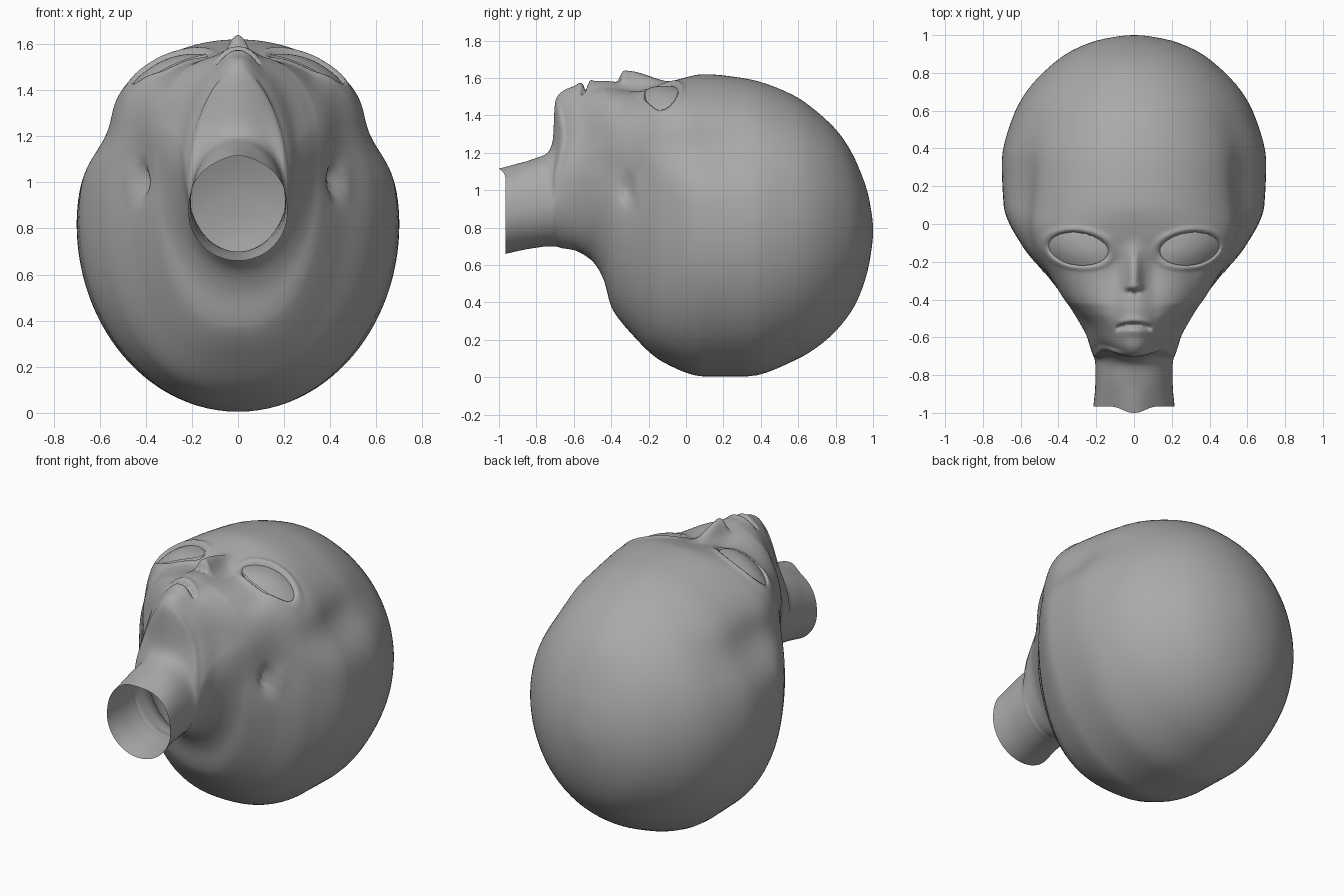
import bpy, bmesh, math

if "Cube" in bpy.data.objects:
    bpy.data.objects.remove(bpy.data.objects["Cube"])

# Cross-sections from neck to crown: y, half width, top z, bottom z, widest z, upper roundness
SECTIONS = [
    (-0.965, .215, 1.10, .66, .87, 2.3),
    (-0.85, .205, 1.155, .685, .90, 2.2),
    (-0.74, .205, 1.20, .70, .92, 2.0),
    (-0.712, .21, 1.27, .70, .94, 1.85),
    (-0.70, .215, 1.47, .70, .97, 1.8),
    (-0.66, .23, 1.53, .69, 1.05, 1.95),
    (-0.60, .25, 1.555, .68, 1.12, 2.1),
    (-0.50, .31, 1.582, .62, 1.18, 2.2),
    (-0.44, .35, 1.585, .52, 1.18, 2.3),
    (-0.40, .38, 1.582, .38, 1.15, 2.35),
    (-0.28, .465, 1.572, .22, 1.08, 2.5),
    (-0.12, .59, 1.577, .08, .95, 2.7),
    (0.10, .69, 1.62, .005, .85, 2.1),
    (0.33, .70, 1.595, .005, .82, 1.97),
    (0.57, .64, 1.51, .085, .80, 1.93),
    (0.70, .57, 1.42, .16, .80, 1.93),
    (0.83, .45, 1.29, .28, .79, 1.97),
    (0.92, .325, 1.13, .42, .78, 2.0),
    (0.98, .16, .95, .61, .78, 2.0),
    (1.0, .004, .79, .78, .785, 2.0),
]
LAST = len(SECTIONS) - 1


def slope(i, c):
    """Limited slope, so that the curve never overshoots; the crown closes round."""
    if i == 0:
        return SECTIONS[1][c] - SECTIONS[0][c]
    if i == LAST:
        return 0.0 if c == 0 else SECTIONS[i][c] - SECTIONS[i - 1][c]
    a = SECTIONS[i][c] - SECTIONS[i - 1][c]
    b = SECTIONS[i + 1][c] - SECTIONS[i][c]
    return 2 * a * b / (a + b) if a * b > 0 else 0.0


def section(t):
    """Smooth section at parameter t."""
    i = min(int(t), LAST - 1)
    u = t - i
    out = []
    for c in range(6):
        p, q = SECTIONS[i][c], SECTIONS[i + 1][c]
        m, n = slope(i, c), slope(i + 1, c)
        out.append((2*u**3 - 3*u**2 + 1) * p + (u**3 - 2*u**2 + u) * m
                   + (3*u**2 - 2*u**3) * q + (u**3 - u**2) * n)
    return out


def param(y):
    lo, hi = 0.0, float(LAST)
    for _ in range(36):
        mid = (lo + hi) / 2
        lo, hi = (mid, hi) if section(mid)[0] < y else (lo, mid)
    return lo


def bell(d, s):
    return math.exp(-(d / s) ** 2)


def smooth(lo, hi, v):
    v = max(0.0, min(1.0, (v - lo) / (hi - lo)))
    return v * v * (3 - 2 * v)


# Eye outline: ellipse in plan, outer corner higher
EYE_X, EYE_Y, EYE_A, EYE_B, TILT = .298, -.13, .162, .088, .12


def eye_radius(x, y):
    dx, dy = abs(x) - EYE_X, y - EYE_Y
    u = dx * math.cos(TILT) + dy * math.sin(TILT)
    v = dy * math.cos(TILT) - dx * math.sin(TILT)
    return math.hypot(u / EYE_A, v / EYE_B)


def relief(x, y):
    """Height of the facial features above the plain face."""
    # nose: ridge widening and rising to the tip, then a sharp drop
    ridge = smooth(-.06, -.31, y) * smooth(-.375, -.33, y)
    d = .066 * ridge * bell(x, .02 + .018 * ridge)
    d += .010 * bell(abs(x) - .03, .014) * bell(y + .335, .02)
    d -= .02 * bell(abs(x) - .018, .011) * bell(y + .357, .012)
    # cheeks fall away from the midline, with hollows beside the nose
    d -= .028 * smooth(.015, .12, abs(x)) * smooth(-.06, -.2, y) * smooth(.42, .3, abs(x))
    d -= .012 * bell(abs(x) - .10, .06) * bell(y + .24, .09)
    # downturned mouth with lips
    line = -.535 - .032 * (x / .09) ** 2
    wide = smooth(.105, .07, abs(x))
    d -= .045 * wide * bell(y - line, .012)
    d += .008 * wide * bell(y - line - .025, .018)
    d += .008 * bell(x, .06) * bell(y - line + .035, .022)
    # eyelid rim and socket
    r = eye_radius(x, y)
    d += .010 * bell(r - 1.16, .15)
    d -= .03 * smooth(1.03, .9, r)
    return d


def face_z(x, y):
    _, w, top, _, mid, e = section(param(y))
    return mid + (top - mid) * max(0.0, 1 - (abs(x) / w) ** e) ** (1 / e)


def finish(bm, name, mat):
    bmesh.ops.recalc_face_normals(bm, faces=bm.faces)
    me = bpy.data.meshes.new(name)
    bm.to_mesh(me)
    bm.free()
    for p in me.polygons:
        p.use_smooth = True
    me.materials.append(mat)
    ob = bpy.data.objects.new(name, me)
    bpy.context.collection.objects.link(ob)
    return ob


skin = bpy.data.materials.new("grey_skin")
skin.diffuse_color = (0.4, 0.4, 0.4, 1)
skin.use_nodes = True
skin.node_tree.nodes["Principled BSDF"].inputs["Base Color"].default_value = skin.diffuse_color

# Head and open neck: one loft, finest over the face
params = []
for i in range(LAST):
    y0, y1 = SECTIONS[i][0], SECTIONS[i + 1][0]
    step = .010 if -.75 < y0 < 0 else .05
    n = max(4, math.ceil((y1 - y0) / step))
    params += [i + k / n for k in range(n)]
params.append(LAST)

HALF = 80
bm = bmesh.new()
rings = []
for t in params:
    y, w, top, bot, mid, e = section(t)
    low = 2 + .5 * bell(y + .25, .2)                    # fuller skull base
    ring = []
    for k in range(-HALF, HALF):
        s = k / HALF
        a = math.pi * (.35 * s + .65 * s * abs(s))      # denser at the face
        ca, sa = math.cos(a), math.sin(a)
        p = 2 / (e if ca > 0 else low)
        x = math.copysign(w * abs(sa) ** p, sa)
        if ca > 0:
            z = mid + (top - mid) * ca ** p
            if -.69 < y < .15:
                z += relief(x, y) * smooth(0, .25, ca)
        else:
            z = mid - (mid - bot) * abs(ca) ** p
        # ear pits, and the hollow of the temples above them
        dy, dz = y + .31, z - 1.0
        dent = .05 * bell(math.hypot(dy, dz * .8), .035) + .025 * bell(math.hypot(dy, dz - .05), .14)
        dent -= .02 * bell(math.hypot(dy - .055, dz * .7), .03)
        dent += .055 * bell(z - 1.22, .13) * bell(y - .15, .33)
        if abs(x) > .1:
            x -= math.copysign(dent * smooth(.1, .3, abs(x)), x)
        # rounded chin in plan
        chin = smooth(-.74, -.705, y) * smooth(-.36, -.62, y) * smooth(1.05, 1.33, z)
        y2 = y + .062 * (1 - bell(x, .16)) * chin
        # small point at the throat edge
        tip = max(0.0, 1 - t) * bell(a, .3)
        ring.append(bm.verts.new((x, y2 - .035 * tip, z + .015 * tip)))
    rings.append(ring)
N = 2 * HALF
for r0, r1 in zip(rings, rings[1:]):
    for k in range(N):
        j = (k + 1) % N
        bm.faces.new((r0[k], r0[j], r1[j], r1[k]))
bm.faces.new(rings[-1])
finish(bm, "head", skin)

# Eyes: bulging ellipses set in the sockets
for side, name in ((1, "eye_left"), (-1, "eye_right")):
    bm = bmesh.new()
    rows = []
    for i in range(1, 11):
        r = i / 10
        row = []
        for k in range(40):
            b = 2 * math.pi * k / 40
            u, v = EYE_A * r * math.cos(b), EYE_B * r * math.sin(b)
            x = EYE_X + u * math.cos(TILT) - v * math.sin(TILT)
            y = EYE_Y + u * math.sin(TILT) + v * math.cos(TILT)
            z = face_z(x, y) + .016 * (1 - r * r) - .016
            row.append(bm.verts.new((side * x, y, z)))
        rows.append(row)
    bm.faces.new(rows[0])
    for r0, r1 in zip(rows, rows[1:]):
        for k in range(40):
            j = (k + 1) % 40
            bm.faces.new((r0[k], r0[j], r1[j], r1[k]))
    # make the open shell face outward
    ob = finish(bm, name, skin)
    if ob.data.polygons[0].normal.z < 0:
        ob.data.flip_normals()
